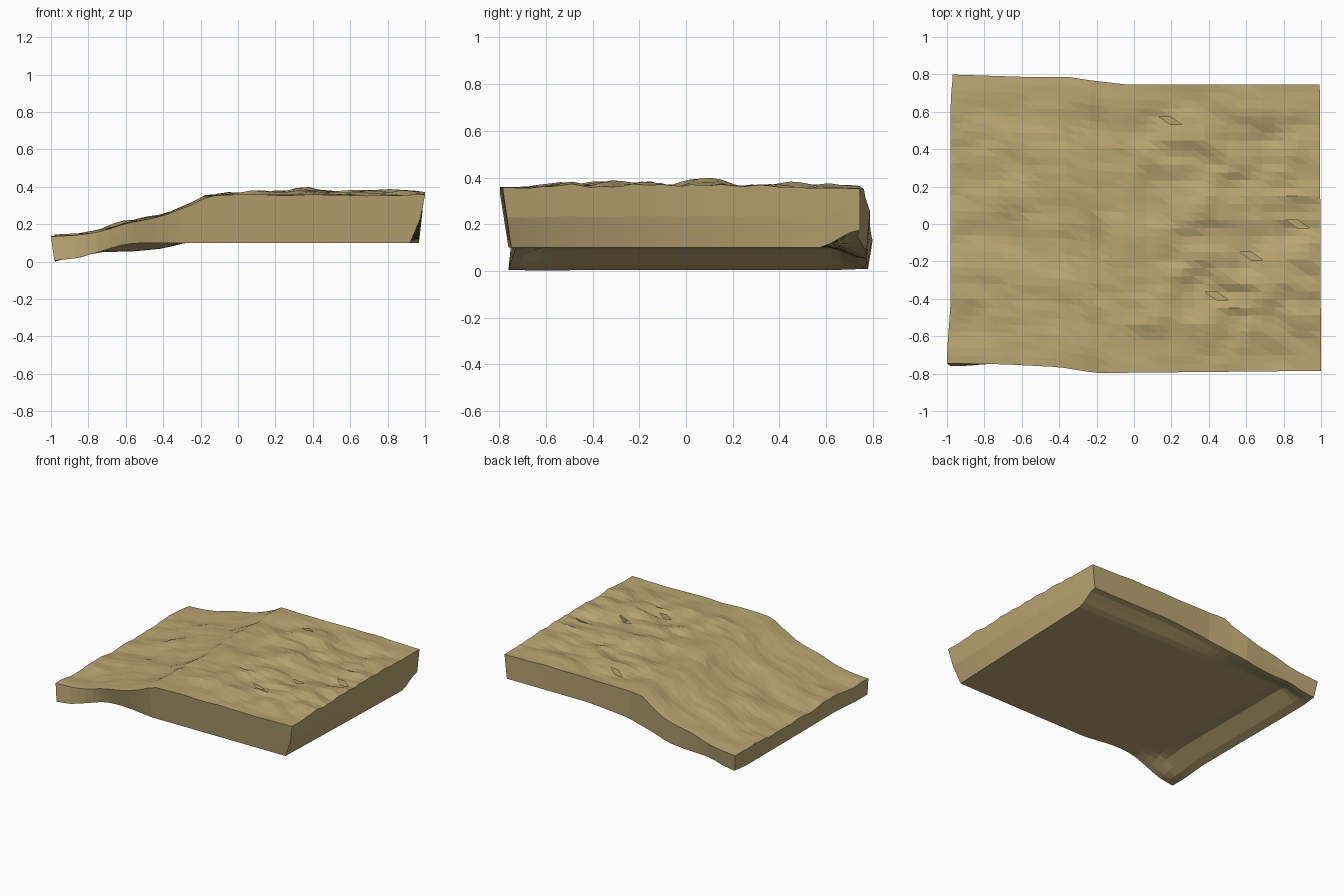
import bpy, bmesh
from mathutils import Vector, noise

if "Cube" in bpy.data.objects:
    bpy.data.objects.remove(bpy.data.objects["Cube"])

NX, NY = 32, 36


def curve(points, x):
    """Piecewise-linear profile lookup."""
    if x <= points[0][0]:
        return points[0][1]
    for (x0, z0), (x1, z1) in zip(points, points[1:]):
        if x <= x1:
            return z0 + (z1 - z0) * (x - x0) / (x1 - x0)
    return points[-1][1]


def smooth(a, b, x):
    t = min(max((x - a) / (b - a), 0), 1)
    return t * t * (3 - 2 * t)


# Profiles along x: ground height, underside rim heights, back and front outlines
TOP = [(-1, .133), (-.85, .143), (-.72, .165), (-.6, .205), (-.4, .245), (-.3, .285),
       (-.25, .305), (-.17, .352), (0, .357), (.5, .358), (1, .355)]
RIM_FRONT = [(-.98, .005), (-.85, .02), (-.75, .05), (-.6, .095), (-.5, .1)]
RIM_BACK = [(-.98, .005), (-.85, .02), (-.75, .05), (-.55, .055), (-.4, .07), (-.28, .1),
            (0, .15), (.3, .175)]
RIM_LEFT = [(-.98, 0), (-.92, .015), (-.78, .1)]
BACK = [(-1, .80), (-.6, .787), (-.35, .787), (-.25, .77), (-.05, .747), (1, .745)]
FRONT = [(-1, -.745), (-.7, -.75), (-.4, -.765), (-.2, -.797), (0, -.795), (1, -.785)]


def top_point(u, v):
    left = -1 + .02 * smooth(0, .25, v) + .01 * smooth(.9, 1, v)
    x = left + (.993 - left) * u
    x += .007 * (1 - v) * u
    y0, y1 = curve(FRONT, x), curve(BACK, x)
    y = y0 + (y1 - y0) * v
    n = noise.noise(Vector((x * 3, y * 5.5, 1.7))) + .7 * noise.noise(Vector((x * 7, y * 11, 8.2)))
    inner = smooth(0, .2, v) * smooth(1, .8, v)
    amp = .016 + .020 * smooth(-.2, .4, x) * smooth(1.1, .8, x)
    z = curve(TOP, x + .05 * noise.noise(Vector((0, y * 4, 3))))
    z += amp * n * (.3 + .7 * inner) + .008 * inner * smooth(-.1, .3, x)
    return Vector((x, y, z))


def bottom_point(u, v):
    t = top_point(u, v)
    x = t.x + .018 * smooth(.1, 0, u) - (.08 - .06 * v) * smooth(.88, 1, u)
    y = t.y + .037 * smooth(.15, 0, v) * smooth(0, .3, u) - .02 * smooth(.9, 1, v) * (1 - u)
    y -= .015 * smooth(.1, 0, v) * smooth(.3, 0, u)
    # flat underside, blending into the rims: lowered at the slope, raised at the back
    z = curve(RIM_LEFT, x)
    z += (curve(RIM_FRONT, x) - z) * smooth(.1, 0, v)
    z += (curve(RIM_BACK, x) - z) * smooth(.88, 1, v)
    return Vector((x, y, z))


def wall_point(u, v):
    m = (top_point(u, v) + bottom_point(u, v)) / 2
    m.x += .015 * smooth(.9, 1, u) * (1 - v)
    return m


earth = bpy.data.materials.new("earth")
earth.diffuse_color = (.49, .38, .17, 1)
earth.use_nodes = True
earth.node_tree.nodes["Principled BSDF"].inputs["Base Color"].default_value = earth.diffuse_color

# Ground slab: faceted top, underside, walls joining the rims
bm = bmesh.new()
grids = []
for func in (top_point, bottom_point):
    grids.append([[bm.verts.new(func(i / NX, j / NY)) for j in range(NY + 1)] for i in range(NX + 1)])

# Small slanted openings in the plateau: two triangles left out of the top each
gaps = set()
for cx, cy in ((.195, .535), (.85, .01), (.645, -.18), (.45, -.38)):
    i = round((cx + .98) / 1.975 * NX) - 1
    j = int((cy + .79) / 1.535 * NY)
    gaps |= {(i, j, 1), (i + 1, j, 0)}

for k, g in enumerate(grids):
    for i in range(NX):
        for j in range(NY):
            q = [g[i][j], g[i + 1][j], g[i + 1][j + 1], g[i][j + 1]]
            if k:
                bm.faces.new(q[::-1])
                continue
            for half, tri in enumerate(((q[0], q[1], q[3]), (q[1], q[2], q[3]))):
                if (i, j, half) not in gaps:
                    bm.faces.new(tri)

rim = ([(i, 0) for i in range(NX)] + [(NX, j) for j in range(NY)]
       + [(i, NY) for i in range(NX, 0, -1)] + [(0, j) for j in range(NY, 0, -1)])
middle = [bm.verts.new(wall_point(i / NX, j / NY)) for i, j in rim]
upper = [grids[0][i][j] for i, j in rim]
lower = [grids[1][i][j] for i, j in rim]
for a, b in ((middle, upper), (lower, middle)):
    for n in range(len(rim)):
        m = (n + 1) % len(rim)
        bm.faces.new((a[n], a[m], b[m], b[n]))

mesh = bpy.data.meshes.new("ground_slab")
bm.to_mesh(mesh)
bm.free()
mesh.materials.append(earth)
slab = bpy.data.objects.new("ground_slab", mesh)
bpy.context.collection.objects.link(slab)
